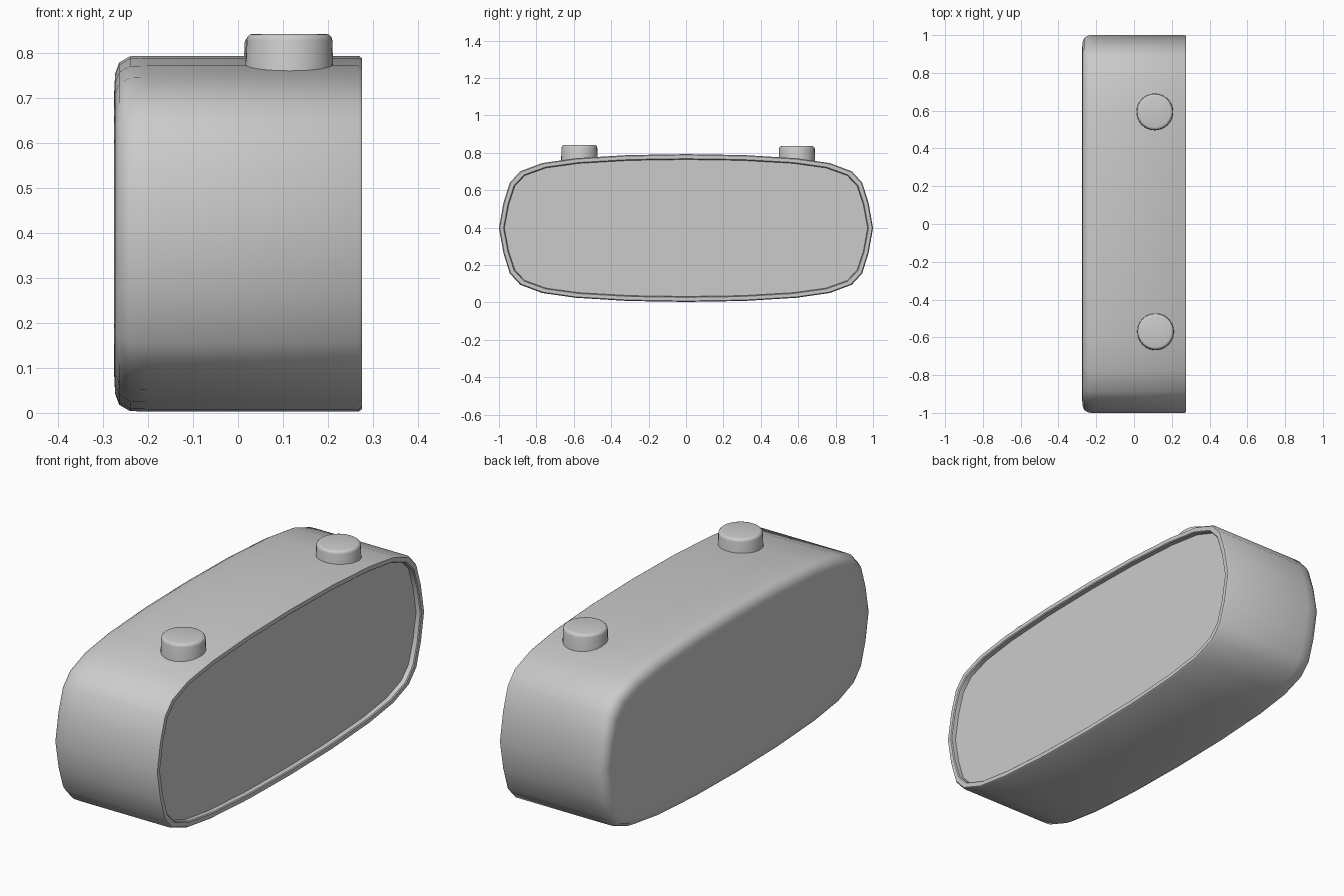
import bpy, bmesh

if "Cube" in bpy.data.objects:
    bpy.data.objects.remove(bpy.data.objects["Cube"])

CENTRE_Z, HALF_H = 0.398, 0.395

# Quarter of the soft rounded outline: (y, height above centre)
QUARTER = [(1.0, 0.0), (0.976, 0.135), (0.942, 0.243), (0.887, 0.303),
           (0.77, 0.347), (0.59, 0.373), (0.31, 0.39), (0.0, HALF_H)]
HALF = QUARTER + [(-y, z) for y, z in QUARTER[-2::-1]]
OUTLINE = HALF + [(y, -z) for y, z in HALF[-2:0:-1]]


def finish(name, bm, angle):
    bmesh.ops.recalc_face_normals(bm, faces=bm.faces)
    mesh = bpy.data.meshes.new(name)
    bm.to_mesh(mesh)
    bm.free()
    obj = bpy.data.objects.new(name, mesh)
    bpy.context.collection.objects.link(obj)
    bpy.ops.object.select_all(action='DESELECT')
    obj.select_set(True)
    bpy.context.view_layer.objects.active = obj
    bpy.ops.object.shade_smooth_by_angle(angle=angle)
    return obj


def loft(name, rings, angle=0.7):
    """Skin the outline through (x, inset) rings and cap both ends."""
    bm = bmesh.new()
    loops = []
    for x, inset in rings:
        sy, sz = 1 - inset, (HALF_H - inset) / HALF_H
        loops.append([bm.verts.new((x, y * sy, CENTRE_Z + z * sz)) for y, z in OUTLINE])
    n = len(OUTLINE)
    for a, b in zip(loops, loops[1:]):
        for i in range(n):
            j = (i + 1) % n
            bm.faces.new((a[i], a[j], b[j], b[i]))
    bm.faces.new(loops[0])
    bm.faces.new(loops[-1])
    return finish(name, bm, angle)


# Case: rounded back edge, thin rim and shallow recessed face
loft("case", [(-0.275, 0.08), (-0.273, 0.04), (-0.264, 0.015), (-0.24, 0.001),
              (-0.2, 0.0), (0.268, 0.0), (0.275, 0.005),
              (0.275, 0.024), (0.271, 0.028), (0.25, 0.029)])


# Knobs: short cylinders with a softened top edge
def knob(name, x, y, top):
    bm = bmesh.new()
    height = 0.12
    bmesh.ops.create_cone(bm, cap_ends=True, segments=32,
                          radius1=0.099, radius2=0.095, depth=height)
    bmesh.ops.translate(bm, verts=bm.verts, vec=(x, y, top - height / 2))
    rim = [e for e in bm.edges if all(v.co.z > top - 0.01 for v in e.verts)]
    bmesh.ops.bevel(bm, geom=rim, offset=0.014, segments=3, profile=0.5,
                    affect='EDGES')
    finish(name, bm, 0.6)


knob("front_knob", 0.114, -0.57, 0.842)
knob("back_knob", 0.110, 0.593, 0.836)
